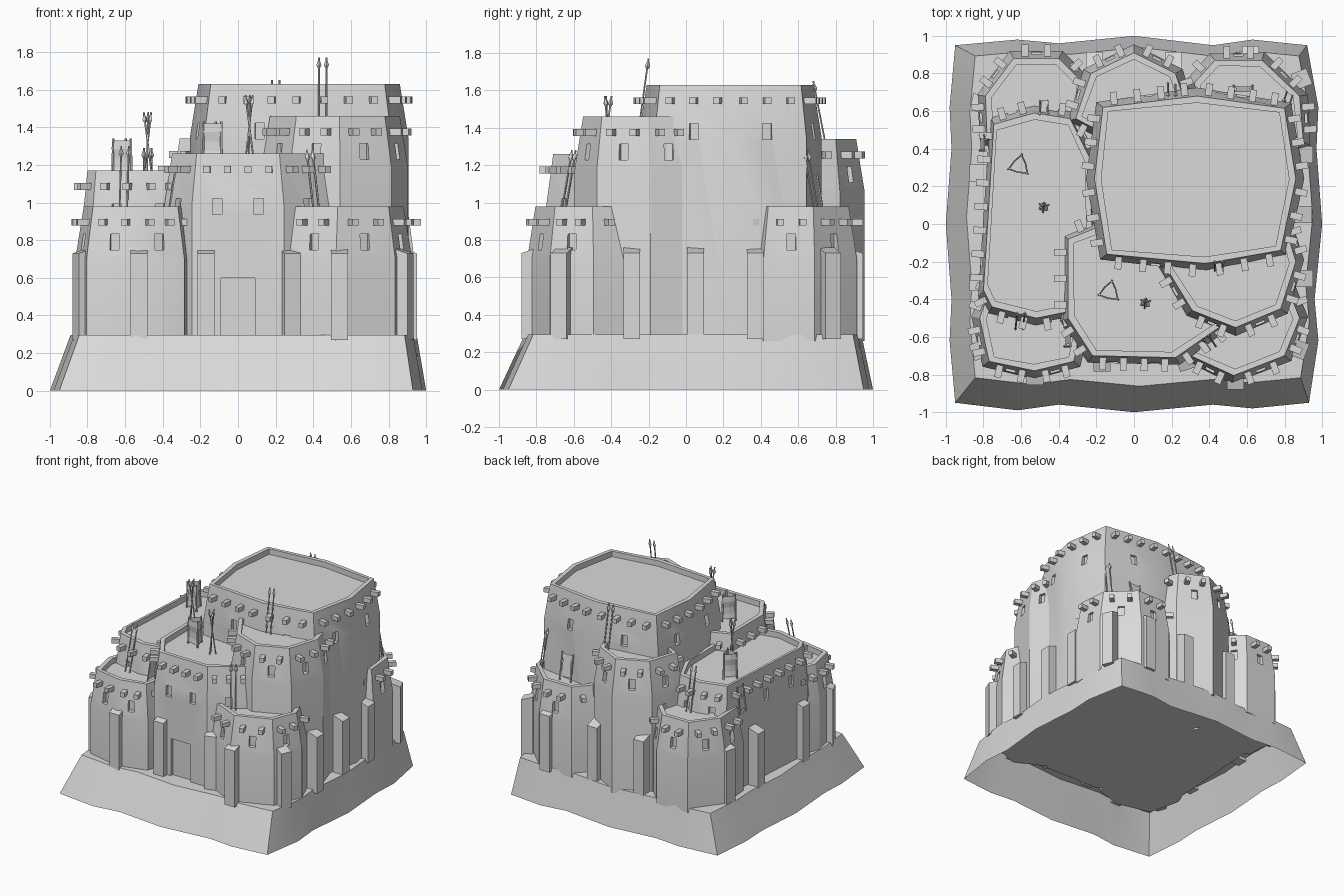
import bpy, bmesh
from math import atan2, radians, pi, cos, sin
from mathutils import Vector, Matrix

old = bpy.data.objects.get("Cube")
if old:
    bpy.data.objects.remove(old)

clay = bpy.data.materials.new("pale_grey_clay")
clay.use_nodes = True
GREY = (0.7, 0.7, 0.7, 1)
clay.diffuse_color = GREY
clay.node_tree.nodes["Principled BSDF"].inputs["Base Color"].default_value = GREY


def make(bm, name, fix=True):
    if fix:
        bmesh.ops.recalc_face_normals(bm, faces=bm.faces[:])
    mesh = bpy.data.meshes.new(name)
    bm.to_mesh(mesh)
    bm.free()
    mesh.materials.append(clay)
    ob = bpy.data.objects.new(name, mesh)
    bpy.context.collection.objects.link(ob)
    return ob


def activate(ob):
    bpy.ops.object.select_all(action='DESELECT')
    ob.select_set(True)
    bpy.context.view_layer.objects.active = ob


def smooth(ob):
    activate(ob)
    bpy.ops.object.shade_smooth_by_angle(angle=radians(30))


def box(bm, pos, size, yaw=0):
    m = Matrix.Translation(pos) @ Matrix.Rotation(yaw, 4, 'Z') @ Matrix.Diagonal((*size, 1))
    return bmesh.ops.create_cube(bm, size=1, matrix=m)["verts"]


def rod(bm, a, b, r, r2=None, sides=5):
    a, b = Vector(a), Vector(b)
    d = b - a
    m = Matrix.Translation((a + b) / 2) @ d.to_track_quat('Z', 'Y').to_matrix().to_4x4()
    bmesh.ops.create_cone(bm, cap_ends=True, segments=sides, radius1=r,
                          radius2=r if r2 is None else r2, depth=d.length, matrix=m)


def loft(bm, rings, closed=True):
    """Join rings of points with quads, in order."""
    rows = [[bm.verts.new(p) for p in ring] for ring in rings]
    for lo, hi in zip(rows, rows[1:]):
        for i in range(len(lo)):
            j = (i + 1) % len(lo)
            bm.faces.new((lo[i], lo[j], hi[j], hi[i]))
    if closed:
        bm.faces.new(rows[0][::-1])
        bm.faces.new(rows[-1])
    return rows


FLARE, KNEE = 0.045, 0.28


def tower(name, pts, top, win_drop, win_gap=0.34, door=False):
    pts = [Vector(p) for p in pts]
    c = sum(pts, Vector((0, 0))) / len(pts)
    pts.sort(key=lambda p: atan2(p.y - c.y, p.x - c.x))

    def ring(grow, z):
        return [(*(p + (p - c).normalized() * grow), z) for p in pts]

    # Battered wall, parapet lip and sunken roof
    bm = bmesh.new()
    loft(bm, [ring(FLARE, 0.26), ring(FLARE, top - KNEE), ring(0, top),
              ring(-0.036, top), ring(-0.036, top - 0.045)])
    body = make(bm, name)

    # Window recesses and projecting roof beams, spaced along each wall
    cuts, beams = bmesh.new(), bmesh.new()
    for a, b in zip(pts, pts[1:] + pts[:1]):
        d = b - a
        n = Vector((d.y, -d.x)).normalized()
        yaw = atan2(n.y, n.x)

        def spots(count, drop):
            out = n * FLARE * 0.92 * min(1, drop / KNEE)
            return [(*(a + d * (i + 0.5) / count + out), top - drop) for i in range(count)]

        for p in spots(max(1, round(d.length / 0.125)), 0.085):
            box(beams, p, (0.125, 0.036, 0.036), yaw)
        if d.length > 0.17:
            for p in spots(max(1, round(d.length / win_gap)), win_drop):
                box(cuts, p, (0.06, 0.05, 0.085), yaw)
    if door:
        box(cuts, (0, -0.775, 0.445), (0.18, 0.12, 0.31))
    make(beams, name + "_beams")
    cutter = make(cuts, name + "_openings")
    cutter.hide_render = True
    mod = body.modifiers.new("openings", 'BOOLEAN')
    mod.object, mod.operation, mod.solver = cutter, 'DIFFERENCE', 'EXACT'
    activate(body)
    bpy.ops.object.modifier_apply(modifier=mod.name)
    bpy.data.objects.remove(cutter)
    smooth(body)


# Sloping hollow plinth
edge = [(-.95, -.95), (-.62, -.99), (-.4, -.96), (0, -1), (.42, -.96), (.63, -.98), (.93, -.95),
        (.98, -.62), (.96, -.4), (1, 0), (.97, .4), (.98, .62), (.92, .95),
        (.63, .98), (.42, .95), (0, 1), (-.4, .96), (-.62, .98), (-.95, .95),
        (-.98, .62), (-.97, .4), (-1, 0), (-.97, -.4), (-.98, -.62)]
bm = bmesh.new()
rows = loft(bm, [[(x, y, 0) for x, y in edge],
                 [(x * .92 + .03, y * .9 + .038, .295) for x, y in edge]], closed=False)
bm.faces.new(rows[-1])
smooth(make(bm, "plinth", fix=False))

# Towers
tower("keep", [(-.165, .62), (.335, .68), (.8, .615), (.86, .24), (.78, -.14), (.38, -.21),
               (-.145, -.16), (-.21, .24)], 1.63, .25, .42)
tower("west_tower", [(-.745, .53), (-.53, .59), (-.34, .56), (-.24, .36), (-.22, -.1),
                     (-.32, -.46), (-.52, -.5), (-.755, -.44), (-.8, -.35)], 1.17, .22)
tower("north_tower", [(-.31, .56), (-.23, .8), (0, .91), (.22, .8), (.3, .56), (0, .4)], 1.34, .19)
tower("gate_tower", [(-.35, -.08), (-.35, -.5), (-.22, -.7), (.22, -.71), (.48, -.53),
                     (.45, -.1), (-.2, -.02)], 1.26, .28, .22, door=True)
tower("east_tower", [(.17, -.23), (.31, -.46), (.54, -.55), (.78, -.45), (.86, -.2),
                     (.8, 0), (.25, 0)], 1.46, .19)
tower("front_left_corner_tower", [(.3, -.7), (.53, -.805), (.8, -.7), (.88, -.5), (.82, -.35),
                                  (.5, -.25), (.3, -.45)], .98, .19)
tower("front_right_corner_tower", [(-.82, -.5), (-.77, -.73), (-.53, -.78), (-.32, -.73),
                                   (-.27, -.5), (-.35, -.3), (-.75, -.3)], .98, .19)
tower("back_right_corner_tower", [(-.79, .68), (-.64, .88), (-.4, .88), (-.27, .75), (-.3, .5),
                                  (-.5, .4), (-.78, .45)], .98, .19)
tower("back_left_corner_tower", [(.32, .75), (.43, .87), (.68, .87), (.88, .68), (.9, .44),
                                 (.7, .38), (.4, .45)], .98, .19)

# Buttresses with sloping caps, by side: facing angle and foot positions
bm = bmesh.new()
for yaw, feet in ((-90, [(-.525, -.81), (-.17, -.74), (.54, -.835)]), (-72, [(.275, -.73)]),
                  (-22, [(.875, -.665)]), (-158, [(-.82, -.67)]),
                  (0, [(.905, -.29), (.9, .05), (.905, .37)]), (22, [(.89, .77)]),
                  (180, [(-.83, -.31), (-.83, .27)]), (165, [(-.82, .64)]),
                  (90, [(-.21, .87), (.21, .87), (.62, .9)])):
    out = Vector((cos(radians(yaw)), sin(radians(yaw)), 0))
    for x, y in feet:
        foot = Vector((x, y, .515))
        for v in box(bm, foot, (.09, .09, .49), radians(yaw)):
            if v.co.z > .7 and (v.co - foot).dot(out) > 0:
                v.co.z -= .03
make(bm, "buttresses")


def spear(bm, a, b):
    a, b = Vector(a), Vector(b)
    d = (b - a).normalized()
    rod(bm, a, b, .005)
    rod(bm, b - d * .055, b - d * .04, .006, .014, 4)
    rod(bm, b - d * .04, b, .014, 0, 4)


# Pairs of spears leaning on walls: foot, tip and sideways gap
bm = bmesh.new()
for foot, tip, gap in (((.45, -.25, 1.41), (.45, -.2, 1.77), (.04, 0)),
                       ((-.61, -.56, .93), (-.6, -.47, 1.3), (.04, 0)),
                       ((-.48, .655, .93), (-.48, .58, 1.29), (.04, 0)),
                       ((.42, -.66, .93), (.38, -.6, 1.28), (.03, .02)),
                       ((.2, .75, 1.29), (.2, .68, 1.65), (.04, 0)),
                       ((.83, .7, .93), (.81, .64, 1.28), (.03, -.02))):
    for s in (-.5, .5):
        shift = Vector((gap[0] * s, gap[1] * s, 0))
        spear(bm, Vector(foot) + shift, Vector(tip) + shift)
make(bm, "leaning_spears")

# Spear tripods on the roofs
bm = bmesh.new()
for x, y, z in ((.06, -.42, 1.21), (-.48, .09, 1.12)):
    for k in range(3):
        t = k * 2 * pi / 3 + .4
        u = Vector((cos(t), sin(t), 0)) * .028
        base = Vector((x, y, z))
        spear(bm, base + u, base - u * .8 + Vector((0, 0, .36)))
make(bm, "spear_tripods")

# Three-sided hide racks on the roofs
for name, x, y, z in (("gate_hide_rack", -.13, -.36, 1.215), ("west_hide_rack", -.61, .31, 1.125)):
    bm = bmesh.new()
    ang = [k * pi / 3 + .3 for k in range(6)]
    loft(bm, [[(x + cos(t) * (.04, .066)[k % 2] * s, y + sin(t) * (.04, .066)[k % 2] * s, z + h)
               for k, t in enumerate(ang)]
              for h, s in ((.02, .95), (.06, .8), (.11, .78), (.16, .98), (.205, .92))], closed=False)
    for t in ang[1::2]:
        u = Vector((cos(t), sin(t), 0))
        base = Vector((x, y, z))
        rod(bm, base + u * .06, base + u * .055 + Vector((0, 0, .215)), .007)
    make(bm, name)

# Hides stretched between two leaning poles
for name, mid, along, lean in (("front_hide", (-.37, -.6), (0, .05), (.035, 0)),
                               ("back_hide", (.58, .735), (.05, 0), (0, -.035)),
                               ("west_hide", (-.82, .43), (0, .04), (.03, 0))):
    bm = bmesh.new()
    m, a, up = Vector((*mid, .935)), Vector((*along, 0)), Vector((*lean, .22))
    for s in (-1, 1):
        rod(bm, m + a * s, m + a * s + up, .006)
    cols = [[bm.verts.new(m + a * w * s + up * h) for s in (-1, 1)]
            for h, w in ((.15, 1), (.4, .75), (.7, .75), (.95, 1))]
    for p, q in zip(cols, cols[1:]):
        bm.faces.new((p[0], p[1], q[1], q[0]))
    make(bm, name)
